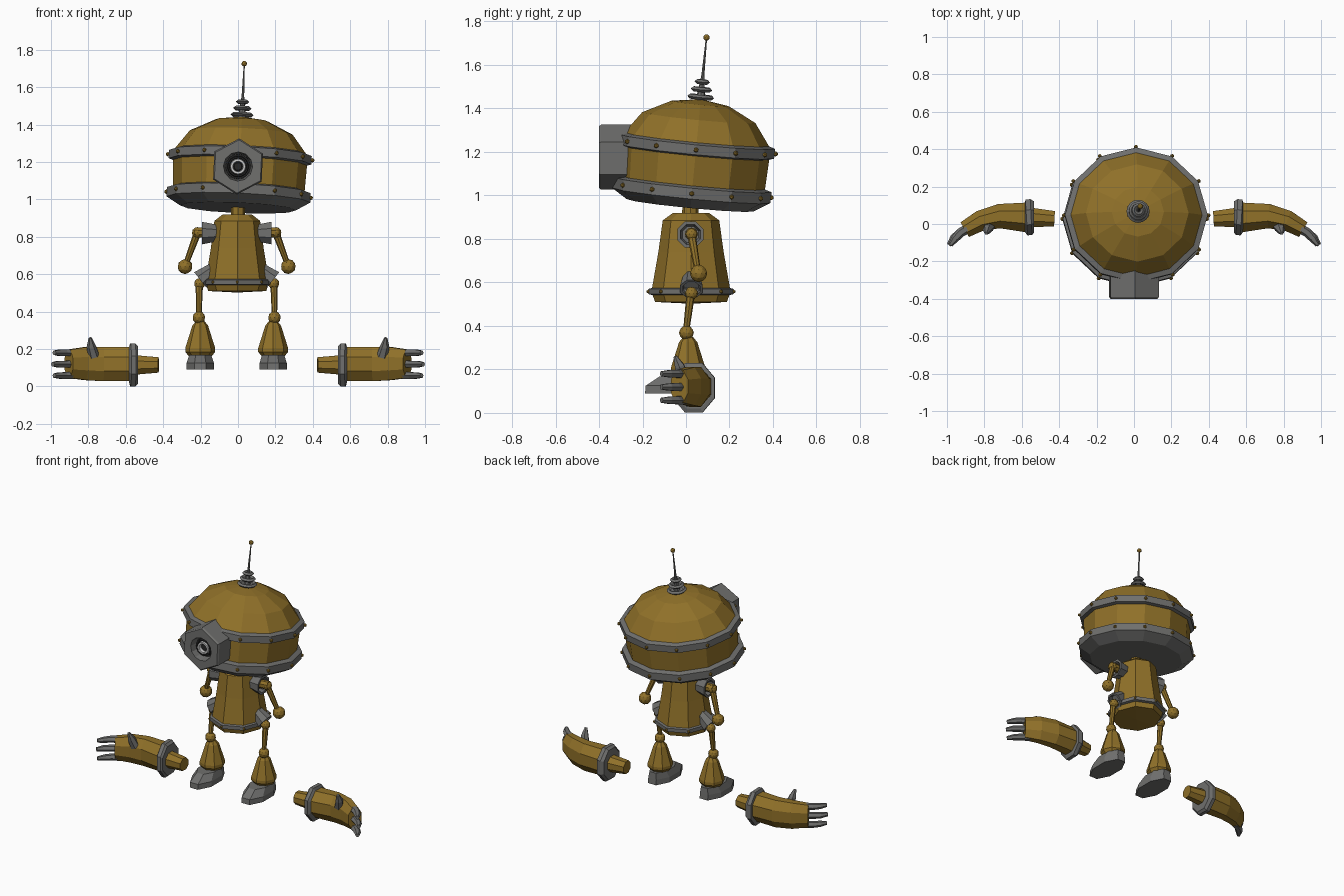
import bpy, bmesh, math
from mathutils import Vector as V, Matrix

if "Cube" in bpy.data.objects:
    bpy.data.objects.remove(bpy.data.objects["Cube"])


def material(name, rgb):
    m = bpy.data.materials.new(name)
    m.diffuse_color = (*rgb, 1)
    m.use_nodes = True
    m.node_tree.nodes["Principled BSDF"].inputs["Base Color"].default_value = m.diffuse_color
    return m


BRASS = material("brass", (0.28, 0.165, 0.022))
STEEL = material("steel", (0.16, 0.16, 0.155))
DARK = material("dark", (0.02, 0.02, 0.02))
LIGHT = material("light", (0.6, 0.6, 0.6))


def finish(name, bm, mat, matrix=None):
    bmesh.ops.remove_doubles(bm, verts=bm.verts, dist=0.0003)
    bmesh.ops.recalc_face_normals(bm, faces=bm.faces)
    me = bpy.data.meshes.new(name)
    bm.to_mesh(me)
    bm.free()
    me.materials.append(mat)
    ob = bpy.data.objects.new(name, me)
    bpy.context.collection.objects.link(ob)
    if matrix:
        ob.matrix_world = matrix
    return ob


def tube(name, path, radii, n, mat, axis=None, phase=0.0, matrix=None):
    """Loft n-sided rings along a path; radius = r or (side, up[, even-corner factor])."""
    bm = bmesh.new()
    path = [V(p) for p in path]
    rings = []
    for i, (p, r) in enumerate(zip(path, radii)):
        d = V(axis) if axis else path[min(i + 1, len(path) - 1)] - path[max(i - 1, 0)]
        d.normalize()
        u = d.cross(V((0, 0, 1)) if abs(d.z) < 0.8 else V((0, 1, 0))).normalized()
        v = u.cross(d)
        r = r if isinstance(r, tuple) else (r, r)
        ring = []
        for k in range(n):
            a = 2 * math.pi * k / n + phase
            f = r[2] if len(r) > 2 and k % 2 == 0 else 1
            ring.append(bm.verts.new(p + f * (u * r[0] * math.cos(a) + v * r[1] * math.sin(a))))
        rings.append(ring)
    for A, B in zip(rings, rings[1:]):
        for k in range(n):
            bm.faces.new((A[k], A[(k + 1) % n], B[(k + 1) % n], B[k]))
    bm.faces.new(rings[0])
    bm.faces.new(rings[-1])
    return finish(name, bm, mat, matrix)


def lathe(name, prof, n, mat, c=(0, 0), s=(1, 1), matrix=None):
    return tube(name, [(c[0], c[1], z) for _, z in prof],
                [(r * s[0], r * s[1]) for r, _ in prof], n, mat, (0, 0, 1), 0, matrix)


def balls(name, points, r, mat, sub=2, matrix=None):
    bm = bmesh.new()
    for p in points:
        bmesh.ops.create_icosphere(bm, subdivisions=sub, radius=r, matrix=Matrix.Translation(p))
    return finish(name, bm, mat, matrix)


def around(r, z, n, c=(0, 0), s=(1, 1)):
    return [V((c[0] + s[0] * r * math.cos(2 * math.pi * k / n),
               c[1] + s[1] * r * math.sin(2 * math.pi * k / n), z)) for k in range(n)]


# Head, tilted back and slightly to one side
H = (Matrix.Translation((0, 0.02, 0.955)) @ Matrix.Rotation(math.radians(2.5), 4, 'Y')
     @ Matrix.Rotation(math.radians(-5.5), 4, 'X'))
HS = (1, 0.95)
lathe("head_shell", [(0.35, 0.06), (0.36, 0.27), (0.355, 0.30), (0.275, 0.405), (0.14, 0.47), (0, 0.49)],
      12, BRASS, s=HS, matrix=H)
lathe("head_base_band", [(0, 0), (0.31, 0.0), (0.385, 0.045), (0.385, 0.095), (0.35, 0.105)],
      12, STEEL, s=HS, matrix=H)
lathe("head_upper_band", [(0.35, 0.24), (0.382, 0.25), (0.382, 0.295), (0.35, 0.305)],
      12, STEEL, s=HS, matrix=H)
balls("head_rivets", [p for z in (0.07, 0.272) for p in around(0.387, z, 12, s=HS) if p.y > -0.34],
      0.012, BRASS, 1, H)

# Antenna
for i, (z, r) in enumerate(((0.5, 0.062), (0.535, 0.05), (0.57, 0.036))):
    lathe("antenna_coil_%d" % i, [(r - 0.024, z), (r - 0.012, z - 0.011), (r, z), (r - 0.012, z + 0.011),
                                  (r - 0.024, z)], 16, STEEL, matrix=H)
lathe("antenna_rod", [(0.025, 0.47), (0.02, 0.5), (0.007, 0.6), (0.003, 0.775)], 8, STEEL, matrix=H)
balls("antenna_tip", [(0, 0, 0.775)], 0.015, BRASS, 2, H)

# Eye: hexagonal housing with a round recess holding the lens rings
E = Matrix.Translation((0, 0, 1.176)) @ Matrix.Rotation(math.radians(2.5), 4, 'Y')
F = (0, -1, 0)
h = math.cos(math.pi / 6)
tube("eye_housing", [(0, y, 0) for y in (-0.24, -0.39, -0.4, -0.4, -0.345)],
     [(0.15, 0.15, h), (0.15, 0.15, h), (0.142, 0.142, h), 0.078, 0.07], 12, STEEL, F, matrix=E)
tube("eye_socket", [(0, -0.34, 0), (0, -0.35, 0)], [0.069, 0.066], 16, DARK, F, matrix=E)
tube("lens_barrel", [(0, y, 0) for y in (-0.345, -0.375, -0.375, -0.36)], [0.058, 0.054, 0.046, 0.045],
     16, DARK, F, matrix=E)
tube("lens_ring", [(0, y, 0) for y in (-0.345, -0.38, -0.38, -0.36)], [0.044, 0.04, 0.028, 0.026],
     16, LIGHT, F, matrix=E)
tube("pupil", [(0, -0.35, 0), (0, -0.365, 0)], [0.027, 0.02], 16, DARK, F, matrix=E)

# Torso, neck and belt
C, S = (-0.004, 0.023), (0.94, 1)
lathe("neck", [(0.04, 0.88), (0.035, 0.975)], 8, BRASS, (0, 0.02))
lathe("torso", [(0, 0.502), (0.165, 0.51), (0.183, 0.56), (0.178, 0.58), (0.15, 0.74), (0.13, 0.885),
                (0.085, 0.918), (0, 0.92)], 8, BRASS, C, S)
lathe("belt", [(0.17, 0.54), (0.195, 0.546), (0.195, 0.57), (0.17, 0.577)], 8, STEEL, C, S)
balls("belt_rivets", around(0.196, 0.558, 8, C, S), 0.009, BRASS, 1)

for side, s in (("left", -1), ("right", 1)):
    def P(x, y, z):
        return V((s * x - 0.007, y, z))

    def Q(x, y, z):
        return V((s * x, y, z))

    # Shoulder cup and arm stub
    tube(side + "_shoulder_cup", [P(x, 0.02, 0.82) for x in (0.09, 0.185, 0.185, 0.15)],
         [0.045, 0.065, 0.05, 0.04], 8, STEEL, (s, 0, 0), math.pi / 8)
    tube(side + "_shoulder_pin", [P(0.13, 0.022, 0.82), P(0.225, 0.025, 0.825)], [0.028, 0.028], 8, BRASS,
         phase=math.pi / 8)
    balls(side + "_shoulder_joint", [P(0.21, 0.025, 0.822)], 0.03, BRASS)
    tube(side + "_upper_arm", [P(0.21, 0.025, 0.82), P(0.275, 0.055, 0.645)], [0.02, 0.014], 8, BRASS)
    balls(side + "_elbow", [P(0.276, 0.058, 0.641)], 0.04, BRASS)

    # Hip cup, leg and foot
    tube(side + "_hip_cup", [P(0.12, 0.025, 0.63), P(0.195, 0.025, 0.57), P(0.195, 0.025, 0.57),
                             P(0.175, 0.025, 0.586)], [0.038, 0.056, 0.043, 0.036], 8, STEEL,
         (s * 0.78, 0, -0.62), math.pi / 8)
    balls(side + "_hip_joint", [P(0.198, 0.025, 0.55)], 0.03, BRASS)
    tube(side + "_thigh", [P(0.2, 0.022, 0.55), P(0.202, 0, 0.37)], [0.02, 0.014], 8, BRASS)
    balls(side + "_knee", [P(0.202, 0.002, 0.368)], 0.034, BRASS)
    lathe(side + "_shin", [(0.022, 0.35), (0.042, 0.325), (0.08, 0.205), (0.08, 0.185), (0.06, 0.16)],
          8, BRASS, (s * 0.195 - 0.007, 0.01))
    tube(side + "_foot", [P(0.195, y, z) for y, z in ((-0.045, 0.09), (-0.045, 0.125), (-0.015, 0.168))],
         [(0.079, 0.155), (0.079, 0.152), (0.064, 0.115)], 8, STEEL, (0, 0, 1), math.pi / 8)

    # Separate hand lying beside the body
    o = 1 / math.cos(math.pi / 8)
    Z = 0.115
    tube(side + "_wrist", [Q(0.425, 0.028, Z), Q(0.55, 0.035, Z)], [0.041 * o, 0.052 * o], 8, BRASS,
         phase=math.pi / 8)
    tube(side + "_cuff", [Q(0.535, 0.037, Z), Q(0.55, 0.037, Z), Q(0.575, 0.035, Z), Q(0.582, 0.035, Z)],
         [(a * o, b * o) for a, b in ((0.085, 0.1), (0.096, 0.114), (0.096, 0.114), (0.08, 0.095))],
         8, STEEL, phase=math.pi / 8)
    tube(side + "_palm", [Q(0.57, 0.035, 0.12), Q(0.72, 0.042, 0.12), Q(0.82, 0.018, 0.122),
                          Q(0.905, -0.03, 0.122)],
         [(a * o, b * o) for a, b in ((0.08, 0.09), (0.065, 0.092), (0.055, 0.088), (0.045, 0.075))],
         8, BRASS, phase=math.pi / 8)
    tube(side + "_thumb", [Q(0.77, -0.01, 0.16), Q(0.785, -0.03, 0.215), Q(0.79, -0.05, 0.26)],
         [0.03, 0.025, 0.009], 6, STEEL)
    for i, (z, e) in enumerate(((0.058, -0.006), (0.119, 0.002), (0.18, -0.006))):
        tube(side + "_finger_%d" % i, [Q(0.87, -0.012, z), Q(0.925, -0.045, z), Q(0.962 + e, -0.077, z),
                                       Q(0.988 + e, -0.113, z)],
             [(0.026, 0.022), (0.025, 0.021), (0.022, 0.019), (0.012, 0.013)], 6, STEEL)
